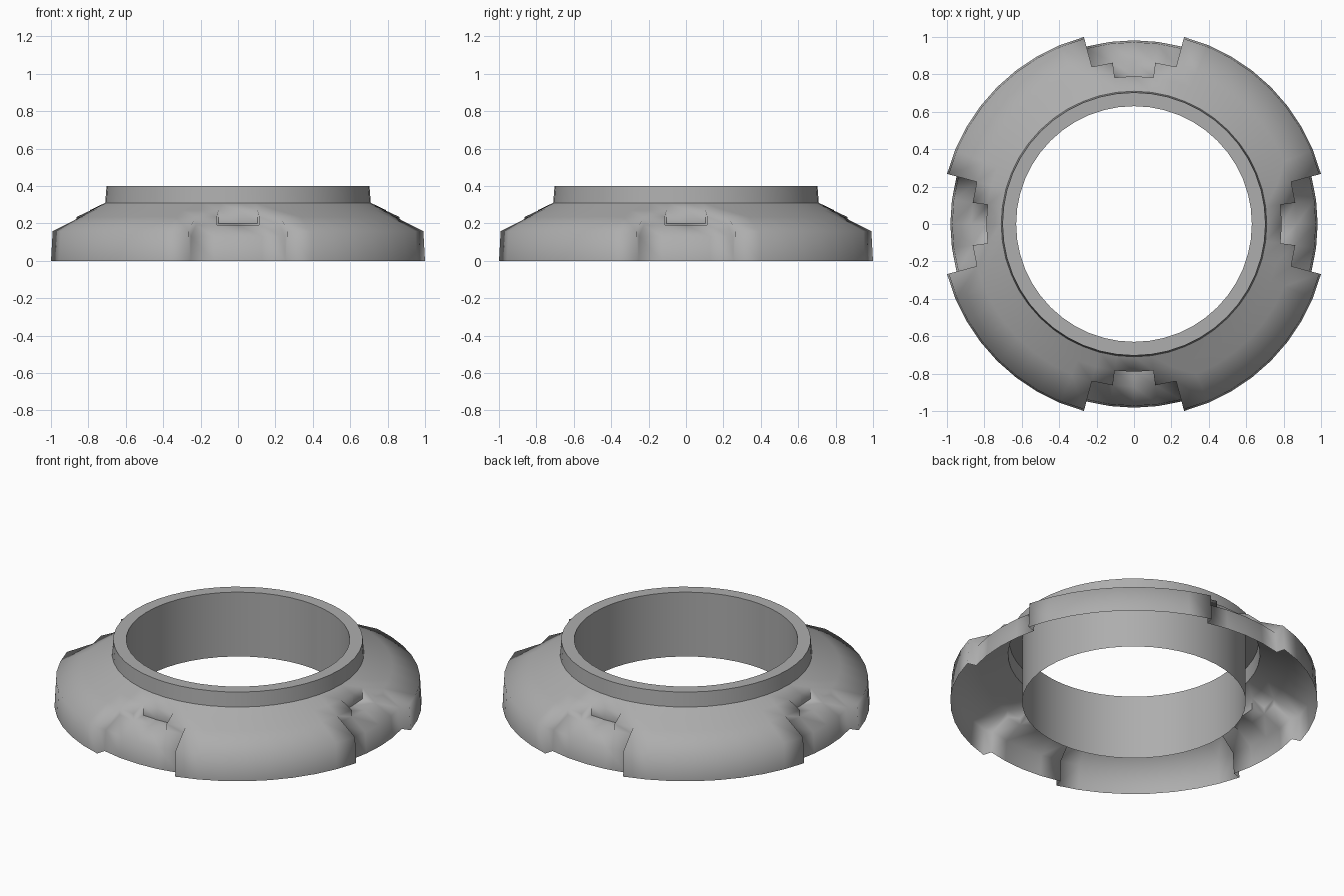
import bpy, bmesh
from math import sin, cos, pi, radians

if "Cube" in bpy.data.objects:
    bpy.data.objects.remove(bpy.data.objects["Cube"])

SEG = 48
# Profile (radius, height): bore, rim, collar, sloped skirt, skirt wall
OUTER = [(0.63, 0), (0.63, 0.4), (0.703, 0.4), (0.71, 0.31),
         (0.79, 0.272), (0.87, 0.235), (1.026, 0.158), (1.035, 0)]
# Same rings where the skirt is pressed in at the four notches
RECESS = {4: (0.79, 0.20), 5: (0.87, 0.192), 6: (0.972, 0.13), 7: (0.982, 0)}

bm = bmesh.new()
cache = {}


def vert(j, ring, low):
    key = (j % SEG, ring, low)
    if key not in cache:
        r, z = RECESS[ring] if low else OUTER[ring]
        a = 2 * pi * (j % SEG) / SEG
        cache[key] = bm.verts.new((r * cos(a), r * sin(a), z))
    return cache[key]


def is_low(j, band):
    d = (j + 6) % 12          # sectors 4..7 surround each cardinal direction
    if band == 4:
        return d in (5, 6)
    return band > 4 and 4 <= d <= 7


for j in range(SEG):
    for b in range(len(OUTER) - 1):
        low = is_low(j, b)
        bm.faces.new([vert(j, b, low), vert(j, b + 1, low),
                      vert(j + 1, b + 1, low), vert(j + 1, b, low)])
        # step walls at the inner border of a notch
        if b and low != is_low(j, b - 1):
            bm.faces.new([vert(j, b, False), vert(j, b, True),
                          vert(j + 1, b, True), vert(j + 1, b, False)])
        # step walls at the sides of a notch
        if low != is_low(j + 1, b):
            bm.faces.new([vert(j + 1, b, False), vert(j + 1, b, True),
                          vert(j + 1, b + 1, True), vert(j + 1, b + 1, False)])

bmesh.ops.recalc_face_normals(bm, faces=bm.faces)
# Bore must face the axis; flip everything if the sheet came out inverted
bm.normal_update()
top = next(f for f in bm.faces if all(abs(v.co.z - 0.4) < 1e-4 for v in f.verts))
if top.normal.z < 0:
    bmesh.ops.reverse_faces(bm, faces=bm.faces)

# Smooth shading; only the rim, collar base and notch back corners stay crisp
for f in bm.faces:
    f.smooth = True
for e in bm.edges:
    zs = [v.co.z for v in e.verts]
    level = abs(zs[0] - zs[1]) < 1e-4
    at_back = all(abs(v.co.xy.length - 0.79) < 1e-4 for v in e.verts)
    back_corner = at_back and min(zs) < 0.21
    e.smooth = not ((level and zs[0] > 0.3) or back_corner)

mesh = bpy.data.meshes.new("notched_ring")
bm.to_mesh(mesh)
bm.free()
ring = bpy.data.objects.new("notched_ring", mesh)
bpy.context.collection.objects.link(ring)

# Darker grey finish
grey = bpy.data.materials.new("dark_grey")
grey.diffuse_color = (0.42, 0.42, 0.42, 1)
grey.use_nodes = True
grey.node_tree.nodes["Principled BSDF"].inputs["Base Color"].default_value = grey.diffuse_color
mesh.materials.append(grey)
